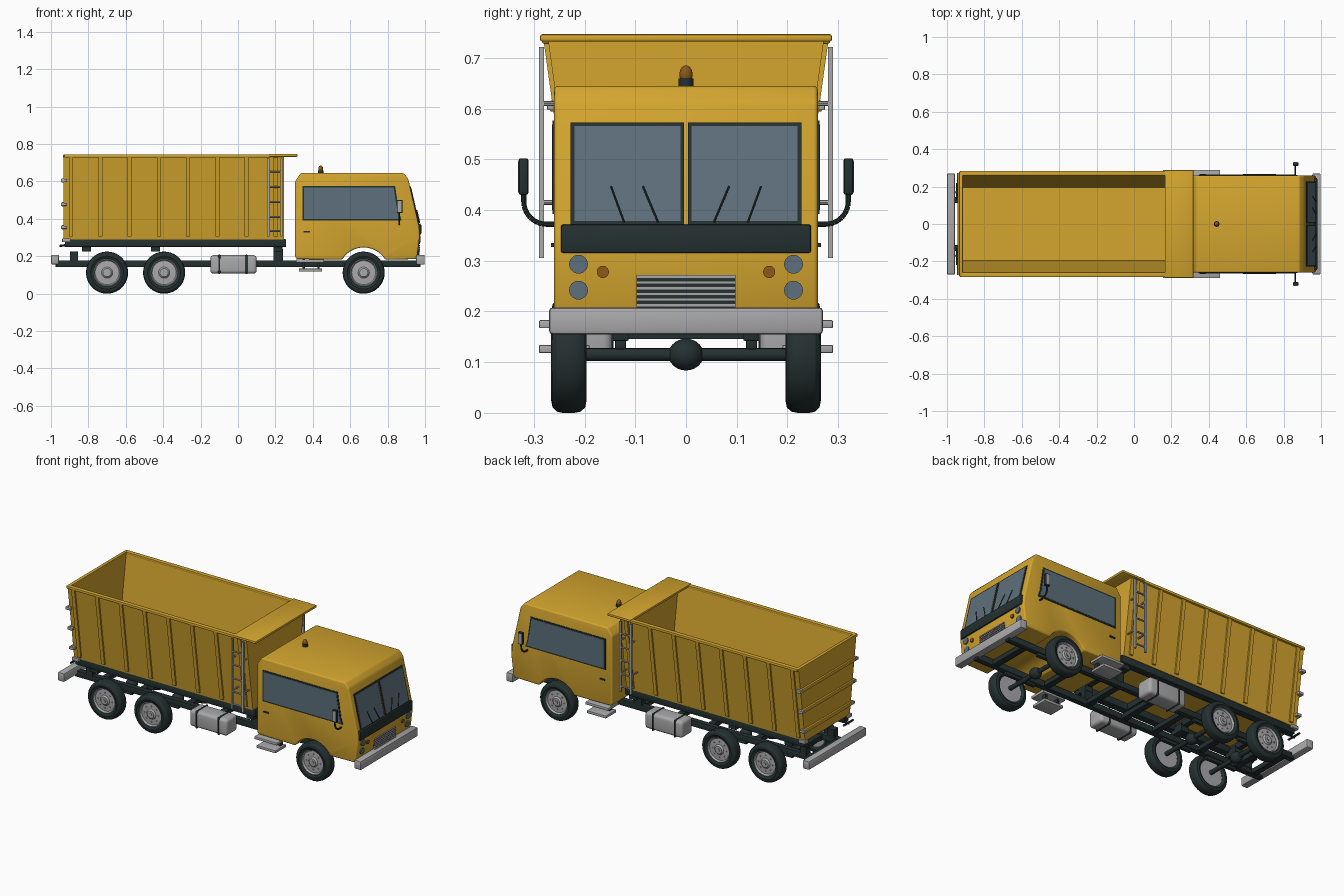
import bpy, bmesh, math
from mathutils import Vector, Matrix

if "Cube" in bpy.data.objects:
    bpy.data.objects.remove(bpy.data.objects["Cube"])


def material(name, rgb):
    m = bpy.data.materials.new(name)
    m.diffuse_color = (*rgb, 1)
    m.use_nodes = True
    m.node_tree.nodes["Principled BSDF"].inputs["Base Color"].default_value = m.diffuse_color
    return m


YELLOW = material("yellow paint", (0.66, 0.38, 0.028))
DARK = material("dark rubber", (0.018, 0.03, 0.03))
GREY = material("light metal", (0.40, 0.40, 0.41))
GLASS = material("glass", (0.11, 0.16, 0.20))
AMBER = material("amber", (0.26, 0.10, 0.008))


def finish(name, bm, mat, bevel=0.0, seg=2):
    bmesh.ops.recalc_face_normals(bm, faces=bm.faces)
    if bevel:
        edges = [e for e in bm.edges if e.calc_face_angle(0) > math.radians(24)]
        bmesh.ops.bevel(bm, geom=edges, offset=bevel, segments=seg, profile=0.5,
                        affect='EDGES', clamp_overlap=True)
    me = bpy.data.meshes.new(name)
    bm.to_mesh(me)
    bm.free()
    me.materials.append(mat)
    me.shade_smooth()
    me.set_sharp_from_angle(angle=math.radians(32))
    ob = bpy.data.objects.new(name, me)
    bpy.context.collection.objects.link(ob)
    return ob


def box(name, x, y, z, mat, bevel=0.0, seg=2):
    bm = bmesh.new()
    bmesh.ops.create_cube(bm, size=1)
    for v in bm.verts:
        v.co = [(r[0] + r[1]) / 2 + c * (r[1] - r[0]) for r, c in zip((x, y, z), v.co)]
    return finish(name, bm, mat, bevel, seg)


def prism(name, pts, lo, hi, place, mat, bevel=0.0, seg=2):
    """Extrude a 2D outline from lo to hi; place(u, v, w) gives the 3D point."""
    bm = bmesh.new()
    a = [bm.verts.new(place(u, v, lo)) for u, v in pts]
    b = [bm.verts.new(place(u, v, hi)) for u, v in pts]
    bm.faces.new(a)
    bm.faces.new(b[::-1])
    for i in range(len(a)):
        j = (i + 1) % len(a)
        bm.faces.new((a[i], b[i], b[j], a[j]))
    return finish(name, bm, mat, bevel, seg)


def rods(name, pairs, r, mat, seg=10):
    bm = bmesh.new()
    for p, q in pairs:
        p, q = Vector(p), Vector(q)
        d = q - p
        m = Matrix.Translation((p + q) / 2) @ d.to_track_quat('Z', 'Y').to_matrix().to_4x4()
        bmesh.ops.create_cone(bm, cap_ends=True, segments=seg, radius1=r, radius2=r,
                              depth=d.length, matrix=m)
    return finish(name, bm, mat)


def lathe(name, prof, centre, s, mat, seg=40):
    """Spin (radius, y) points round the y axis."""
    bm = bmesh.new()
    vs = [bm.verts.new((r, y * s, 0)) for r, y in prof]
    es = [bm.edges.new(p) for p in zip(vs, vs[1:])]
    bmesh.ops.spin(bm, geom=vs + es, cent=(0, 0, 0), axis=(0, 1, 0),
                   angle=2 * math.pi, steps=seg, use_duplicate=False)
    bmesh.ops.remove_doubles(bm, verts=bm.verts, dist=1e-5)
    bmesh.ops.translate(bm, verts=bm.verts, vec=centre)
    return finish(name, bm, mat)


def ball(name, centre, r, mat, scale=(1, 1, 1)):
    bm = bmesh.new()
    bmesh.ops.create_uvsphere(bm, u_segments=24, v_segments=14, radius=r)
    for v in bm.verts:
        v.co = Vector(centre) + Vector(c * k for c, k in zip(v.co, scale))
    return finish(name, bm, mat)


def side_plane(u, v, w): return (u, w, v)      # outline in x, z
def cross_plane(u, v, w): return (w, u, v)     # outline in y, z


def front_x(z):
    return 0.968 - (z - 0.36) * 0.2275 if z > 0.33 else 0.956 + (z - 0.185) * 0.128


def on_nose(u, v, w): return (front_x(v) + w, u, v)


SIDES = ((1, "left"), (-1, "right"))
AXLES = ((0.672, "front"), (-0.395, "middle"), (-0.70, "rear"))

# Cab body with wheel arch
arch = [(0.672 - 0.135 * math.cos(t), 0.112 + 0.135 * math.sin(t))
        for t in (math.radians(31 + 118 * i / 14) for i in range(15))]
prism("cab", [(0.312, 0.185)] + arch + [(0.956, 0.185), (0.972, 0.31), (0.968, 0.36),
      (0.910, 0.615), (0.885, 0.645), (0.335, 0.645), (0.305, 0.60), (0.305, 0.20)],
      -0.26, 0.26, side_plane, YELLOW, 0.011, 3)

# Windscreen, nose band, grille
for s, side in SIDES:
    def pane(a, z0, z1, b): return [(s * a, z0), (s * b, z0), (s * b, z1), (s * a, z1)]
    prism(f"windscreen_frame_{side}", pane(0.004, 0.372, 0.573, 0.228), -0.004, 0.004, on_nose, DARK)
    prism(f"windscreen_{side}", pane(0.011, 0.378, 0.566, 0.220), -0.003, 0.0055, on_nose, GLASS)
    rods(f"wipers_{side}", [((front_x(z0) + 0.008, s * y0, z0), (front_x(z1) + 0.008, s * y1, z1))
         for y0, z0, y1, z1 in ((0.148, 0.447, 0.122, 0.376), (0.085, 0.447, 0.055, 0.376))],
         0.0025, DARK, 6)
    for z in (0.293, 0.242):
        x = front_x(z)
        rods(f"headlight_{side}", [((x - 0.02, s * 0.212, z), (x + 0.006, s * 0.212, z))], 0.0185, GLASS, 28)
    rods(f"indicator_{side}", [((0.95, s * 0.164, 0.278), (0.974, s * 0.164, 0.278))], 0.012, AMBER, 20)
    # Side window
    win = [(0.345, 0.392), (0.875, 0.392), (0.862, 0.43), (0.84, 0.577), (0.345, 0.577)]
    prism(f"side_window_frame_{side}", win, s * 0.257, s * 0.263, side_plane, DARK)
    prism(f"side_window_{side}", [(0.603 + (x - 0.603) * 0.965, 0.4845 + (z - 0.4845) * 0.91)
          for x, z in win], s * 0.257, s * 0.2645, side_plane, GLASS)
    box(f"door_handle_{side}", (0.35, 0.385), sorted((s * 0.257, s * 0.266)), (0.327, 0.335), DARK)
    # Wing mirror on curved arm
    arm = [(0.862, s * 0.25, 0.372)] + [(0.862, s * (0.275 + 0.045 * math.sin(t)), 0.417 - 0.045 * math.cos(t))
           for t in (math.pi / 2 * i / 8 for i in range(9))] + [(0.862, s * 0.32, 0.45)]
    rods(f"mirror_arm_{side}", list(zip(arm, arm[1:])), 0.005, DARK)
    box(f"mirror_{side}", (0.849, 0.879), sorted((s * 0.311, s * 0.330)), (0.43, 0.502), DARK, 0.004)
    box(f"mirror_plate_{side}", (0.853, 0.875), sorted((s * 0.327, s * 0.3315)), (0.436, 0.496), GREY)
    # Entry steps
    for z, x0, x1 in ((0.167, 0.31, 0.46), (0.118, 0.325, 0.45)):
        box(f"step_{side}", (x0, x1), sorted((s * 0.19, s * 0.29)), (z, z + 0.016), GREY, 0.003)
    for x in (0.345, 0.425):
        box(f"step_bracket_{side}", (x, x + 0.012), sorted((s * 0.20, s * 0.225)), (0.12, 0.19), DARK)
    # Fuel tank with straps
    box(f"fuel_tank_{side}", (-0.148, 0.10), sorted((s * 0.145, s * 0.25)), (0.107, 0.206), GREY, 0.018, 4)
    for x in (-0.10, 0.045):
        box(f"tank_strap_{side}", (x - 0.006, x + 0.006), sorted((s * 0.143, s * 0.253)), (0.104, 0.209), DARK, 0.018, 4)

box("nose_band", (0.95, 0.98), (-0.247, 0.247), (0.315, 0.372), DARK, 0.006)
box("grille_back", (0.945, 0.968), (-0.098, 0.098), (0.208, 0.27), DARK)
for i in range(6):
    z = 0.209 + i * 0.0112
    box("grille_slat", (0.95, 0.973), (-0.098, 0.098), (z, z + 0.0065), GREY)

# Roof beacon
rods("beacon_base", [((0.442, 0, 0.64), (0.442, 0, 0.659))], 0.015, DARK, 24)
ball("beacon", (0.442, 0, 0.667), 0.013, AMBER, (1, 1, 1.4))

# Bumpers
box("front_bumper", (0.953, 0.998), (-0.27, 0.27), (0.155, 0.208), GREY, 0.007)
box("rear_bumper", (-1.0, -0.957), (-0.27, 0.27), (0.157, 0.208), GREY, 0.007)

# Chassis
for s, side in SIDES:
    box(f"chassis_rail_{side}", (-0.975, 0.975), sorted((s * 0.113, s * 0.145)), (0.142, 0.178), DARK, 0.003)
    for x, n in AXLES:
        box(f"{n}_spring_{side}", (x - 0.10, x + 0.10), sorted((s * 0.118, s * 0.140)), (0.125, 0.145), DARK, 0.004)
    box(f"rear_support_{side}", (-0.897, -0.855), sorted((s * 0.11, s * 0.15)), (0.17, 0.225), DARK)
    rods(f"rear_light_bar_{side}", [((-0.947, s * 0.13, 0.257), (-0.947, s * 0.22, 0.257)),
         ((-0.90, s * 0.17, 0.262), (-0.955, s * 0.17, 0.255))], 0.006, DARK)
    box(f"bed_rail_{side}", (-0.925, 0.257), sorted((s * 0.165, s * 0.208)), (0.25, 0.291), DARK, 0.003)
    for x in (-0.81, -0.44, 0.215):
        box(f"bed_mount_{side}", (x - 0.024, x + 0.024), sorted((s * 0.11, s * 0.195)), (0.225, 0.268), DARK)
    box(f"front_pivot_{side}", (0.19, 0.24), sorted((s * 0.112, s * 0.146)), (0.17, 0.24), DARK)
for x in (-0.92, -0.80, -0.55, -0.24, -0.03, 0.21, 0.50, 0.85):
    box("cross_member", (x - 0.018, x + 0.018), (-0.12, 0.12), (0.146, 0.172), DARK)
for x in (-0.81, -0.44, -0.11, 0.215):
    box("bed_cross_beam", (x - 0.015, x + 0.015), (-0.17, 0.17), (0.255, 0.289), DARK)

# Axles and wheels
tyre = [(0.073, 0.205), (0.088, 0.196), (0.102, 0.199), (0.110, 0.208), (0.1125, 0.220),
        (0.1125, 0.243), (0.110, 0.255), (0.102, 0.263), (0.088, 0.266), (0.073, 0.259)]
rim = [(0, 0.207), (0.074, 0.207), (0.0765, 0.258), (0.070, 0.260), (0.064, 0.250),
       (0.030, 0.252), (0.022, 0.260), (0, 0.261)]
for x, n in AXLES:
    rods(f"{n}_axle", [((x, -0.21, 0.115), (x, 0.21, 0.115))], 0.0125, DARK, 16)
    ball(f"{n}_differential", (x, 0, 0.115), 0.033, DARK, (1, 1.05, 0.95))
    for s, side in SIDES:
        lathe(f"{n}_tyre_{side}", tyre, (x, 0, 0.1125), s, DARK)
        lathe(f"{n}_rim_{side}", rim, (x, 0, 0.1125), s, GREY)
        ring = [(x + 0.046 * math.cos(k * math.pi / 4), 0.1125 + 0.046 * math.sin(k * math.pi / 4)) for k in range(8)]
        rods(f"{n}_wheel_nuts_{side}", [((a, s * 0.248, b), (a, s * 0.256, b)) for a, b in ring], 0.004, GREY, 6)
        rods(f"{n}_hub_cap_{side}", [((x, s * 0.255, 0.1125), (x, s * 0.265, 0.1125))], 0.010, GREY, 16)


# Tipper bed: sloped sides, end walls
def bed_y(z): return 0.21 + (z - 0.29) * 0.1393


outer = [(0.272, 0.735), (0.21, 0.29), (-0.21, 0.29), (-0.272, 0.735)]
inner = [(-0.258, 0.735), (-0.196, 0.304), (0.196, 0.304), (0.258, 0.735)]
prism("bed_body", outer + inner, -0.92, 0.245, cross_plane, YELLOW)
prism("bed_front_wall", outer, 0.231, 0.2455, cross_plane, YELLOW)
prism("tailgate", outer, -0.932, -0.917, cross_plane, YELLOW)
for z in (0.605, 0.478, 0.355):
    w = bed_y(z) + 0.014
    box("tailgate_rib", (-0.943, -0.93), (-w, w), (z - 0.011, z + 0.011), YELLOW, 0.003)
    for s, side in SIDES:
        box(f"tailgate_latch_{side}", (-0.946, -0.915), sorted((s * (w - 0.02), s * (w + 0.006))),
            (z - 0.008, z + 0.008), GREY, 0.002)
box("tailgate_top_rail", (-0.935, -0.915), (-0.28, 0.28), (0.728, 0.744), YELLOW, 0.003)
box("bed_visor", (0.165, 0.318), (-0.288, 0.288), (0.732, 0.747), YELLOW, 0.005)
for s, side in SIDES:
    box(f"bed_top_rail_{side}", (-0.93, 0.17), sorted((s * 0.257, s * 0.284)), (0.728, 0.744), YELLOW, 0.004)
    rib = [(s * (bed_y(z) + d), z) for z, d in ((0.305, -0.003), (0.305, 0.009), (0.728, 0.009), (0.728, -0.003))]
    for i in range(8):
        x = -0.892 + i * 0.1563
        prism(f"bed_rib_{side}", rib, x - 0.011, x + 0.011, cross_plane, YELLOW)
    box(f"tailgate_hinge_{side}", (-0.94, -0.895), sorted((s * 0.19, s * 0.222)), (0.275, 0.295), GREY, 0.003)
    # Ladder
    for x in (0.162, 0.232):
        box(f"ladder_rail_{side}", (x - 0.006, x + 0.006), sorted((s * 0.280, s * 0.290)), (0.305, 0.722), GREY)
    rods(f"ladder_rungs_{side}", [((0.162, s * 0.285, z), (0.232, s * 0.285, z))
         for z in (0.335, 0.41, 0.49, 0.57, 0.65)], 0.005, GREY, 8)
    rods(f"ladder_mounts_{side}", [((x, s * (bed_y(z) - 0.005), z), (x, s * 0.285, z))
         for x in (0.162, 0.232) for z in (0.415, 0.61)], 0.005, GREY, 8)
